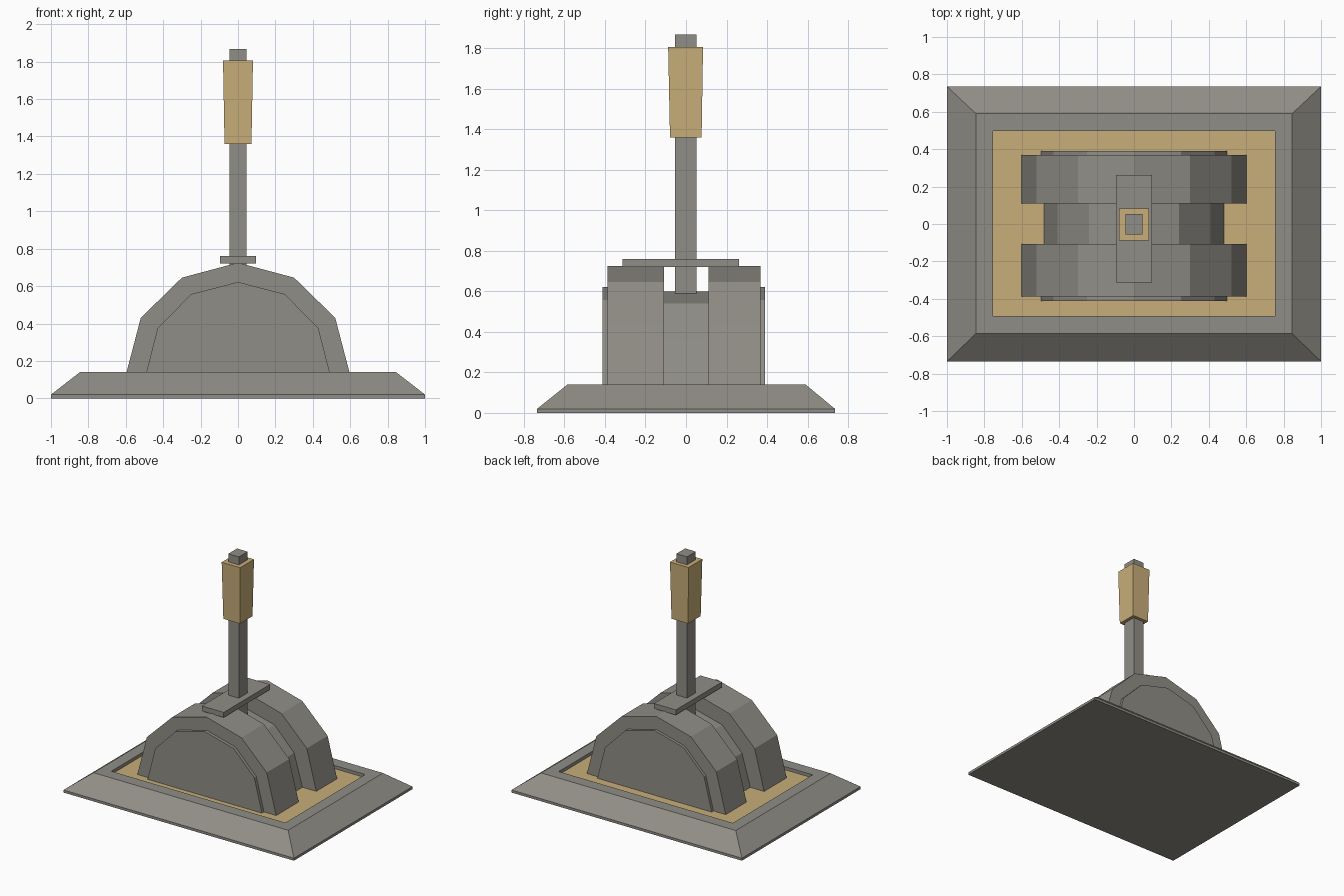
import bpy, bmesh

if "Cube" in bpy.data.objects:
    bpy.data.objects.remove(bpy.data.objects["Cube"])


def material(name, rgb):
    m = bpy.data.materials.new(name)
    m.diffuse_color = (*rgb, 1)
    m.use_nodes = True
    m.node_tree.nodes["Principled BSDF"].inputs["Base Color"].default_value = m.diffuse_color
    return m


GREY = material("warm grey metal", (0.28, 0.27, 0.24))
GOLD = material("brass gold", (0.58, 0.42, 0.19))


def finish(name, bm, mats):
    bmesh.ops.recalc_face_normals(bm, faces=bm.faces)
    me = bpy.data.meshes.new(name)
    bm.to_mesh(me)
    bm.free()
    for m in mats:
        me.materials.append(m)
    ob = bpy.data.objects.new(name, me)
    bpy.context.collection.objects.link(ob)
    return ob


def loft(name, rings, mats, top_index=0):
    """Stack of rectangles (half x, y min, y max, z), capped at both ends."""
    bm = bmesh.new()
    loops = [[bm.verts.new(p) for p in
              ((-x, a, z), (x, a, z), (x, b, z), (-x, b, z))]
             for x, a, b, z in rings]
    for lo, hi in zip(loops, loops[1:]):
        for i in range(4):
            j = (i + 1) % 4
            bm.faces.new((lo[i], lo[j], hi[j], hi[i]))
    bm.faces.new(loops[0][::-1])
    bm.faces.new(loops[-1]).material_index = top_index
    return finish(name, bm, mats)


def arch(name, half, y0, y1):
    """Mirrored half profile (x, z) ending at x = 0, extruded along y."""
    profile = half + [(-x, z) for x, z in half[-2::-1]]
    bm = bmesh.new()
    face = bm.faces.new([bm.verts.new((x, y0, z)) for x, z in profile])
    new = bmesh.ops.extrude_face_region(bm, geom=[face])["geom"]
    bmesh.ops.translate(bm, vec=(0, y1 - y0, 0),
                        verts=[v for v in new if isinstance(v, bmesh.types.BMVert)])
    return finish(name, bm, [GREY])


# Bevelled base with a shallow gold-floored recess
loft("base", [(1, -.735, .735, 0), (1, -.735, .735, .02),
              (.845, -.585, .59, .14), (.755, -.492, .498, .14),
              (.755, -.492, .498, .115)], [GREY, GOLD], 1)

# Arched housing: two thick cheeks, raised side plates, lower centre
FLOOR = .112
cheek = [(.603, FLOOR), (.52, .43), (.30, .645), (0, .725)]
plate = [(.497, FLOOR), (.43, .375), (.25, .557), (0, .622)]
core = [(.483, FLOOR), (.41, .365), (.24, .54), (0, .60)]
arch("front_cheek", cheek, -.387, -.108)
arch("back_cheek", cheek, .11, .368)
arch("front_side_plate", plate, -.412, -.38)
arch("back_side_plate", plate, .36, .39)
arch("centre_core", core, -.115, .115)

# Lever: cross bar, square stem and flared gold grip
loft("cross_bar", [(.095, -.313, .262, .72), (.095, -.313, .262, .76)], [GREY])
loft("lever_stem", [(.046, -.055, .053, .585), (.046, -.055, .053, 1.868)], [GREY])
loft("lever_grip", [(.072, -.079, .077, 1.36), (.08, -.088, .084, 1.805)], [GOLD])
